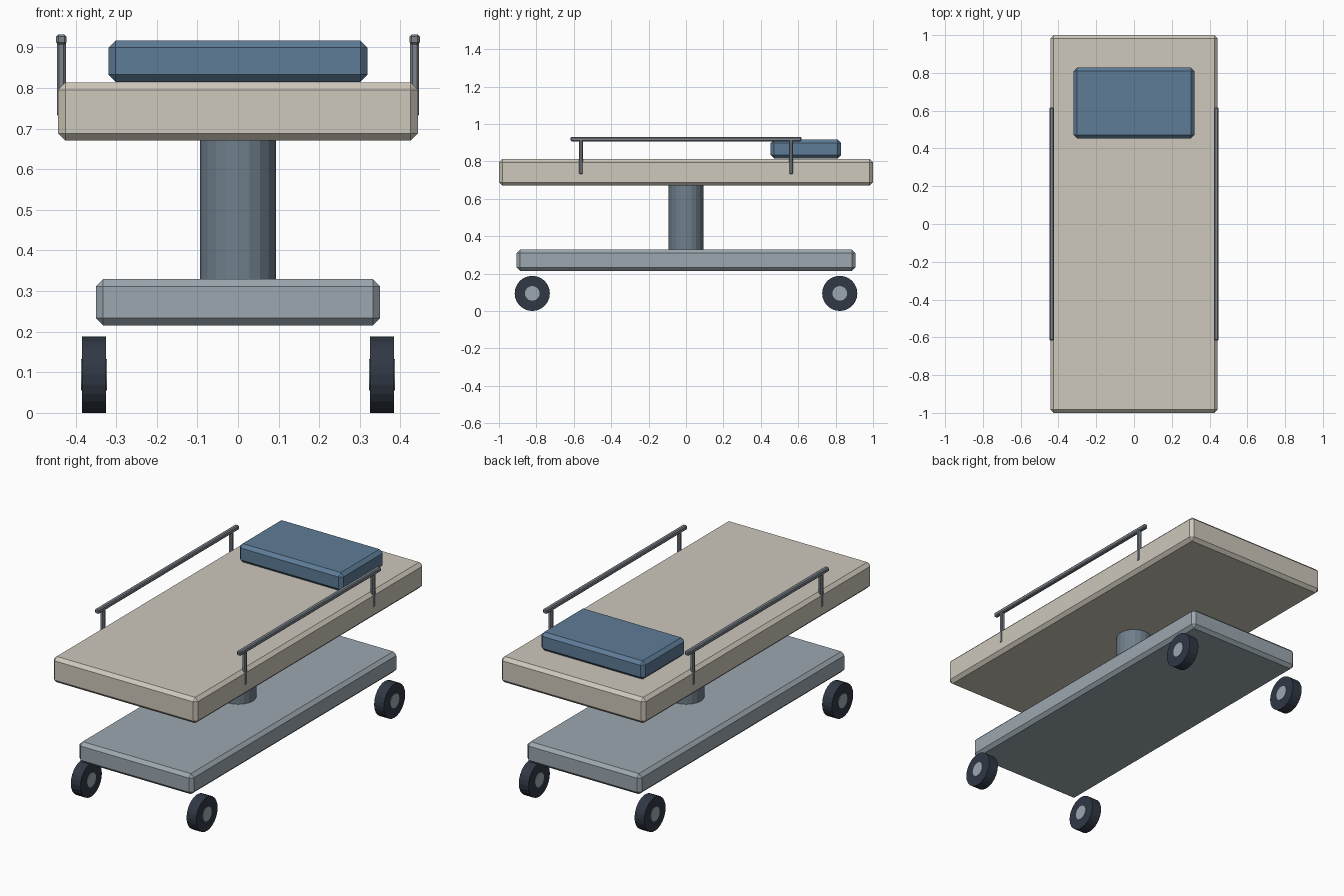
import bpy
from math import pi

if "Cube" in bpy.data.objects:
    bpy.data.objects.remove(bpy.data.objects["Cube"])


def material(name, rgb):
    m = bpy.data.materials.new(name)
    m.diffuse_color = (*rgb, 1)
    m.use_nodes = True
    m.node_tree.nodes["Principled BSDF"].inputs["Base Color"].default_value = m.diffuse_color
    return m


CREAM = material("cream", (0.62, 0.58, 0.50))
BLUE = material("blue", (0.11, 0.20, 0.31))
STEEL = material("steel", (0.33, 0.39, 0.43))
SLATE = material("slate", (0.16, 0.21, 0.26))
RAIL = material("rail_grey", (0.20, 0.23, 0.26))
RUBBER = material("rubber", (0.03, 0.04, 0.06))


def box(name, center, size, bevel, mat):
    bpy.ops.mesh.primitive_cube_add(size=1, location=center)
    ob = bpy.context.object
    ob.name = name
    ob.scale = size
    bpy.ops.object.transform_apply(location=False, rotation=False, scale=True)
    mod = ob.modifiers.new("chamfer", 'BEVEL')
    mod.width = bevel
    mod.segments = 1
    ob.data.materials.append(mat)
    return ob


def cylinder(name, center, radius, depth, mat, along_x=False, sides=20):
    bpy.ops.mesh.primitive_cylinder_add(
        vertices=sides, radius=radius, depth=depth, location=center,
        rotation=(0, pi / 2 if along_x else 0, 0))
    ob = bpy.context.object
    ob.name = name
    ob.data.materials.append(mat)
    return ob


# Bed: mattress, pillow, base and lifting column
box("mattress", (0, 0, 0.7415), (0.886, 2.0, 0.143), 0.018, CREAM)
box("pillow", (0, 0.641, 0.866), (0.638, 0.376, 0.102), 0.018, BLUE)
box("base", (0, 0, 0.272), (0.70, 1.81, 0.114), 0.018, STEEL)
cylinder("column", (0, 0, 0.50), 0.093, 0.36, SLATE)

for sx, side in ((-1, "left"), (1, "right")):
    # Side rails with two posts each
    box(f"rail_bar_{side}", (sx * 0.435, 0, 0.919), (0.025, 1.234, 0.024), 0.005, RAIL)
    for sy, end in ((-1, "front"), (1, "back")):
        box(f"rail_post_{end}_{side}", (sx * 0.435, sy * 0.562, 0.823),
            (0.022, 0.022, 0.188), 0.005, RAIL)
        # Castor wheels with hubs showing on both faces
        at = (sx * 0.355, sy * 0.822, 0.094)
        cylinder(f"wheel_{end}_{side}", at, 0.094, 0.059, RUBBER, True, 24)
        cylinder(f"hub_{end}_{side}", at, 0.039, 0.064, STEEL, True, 24)
